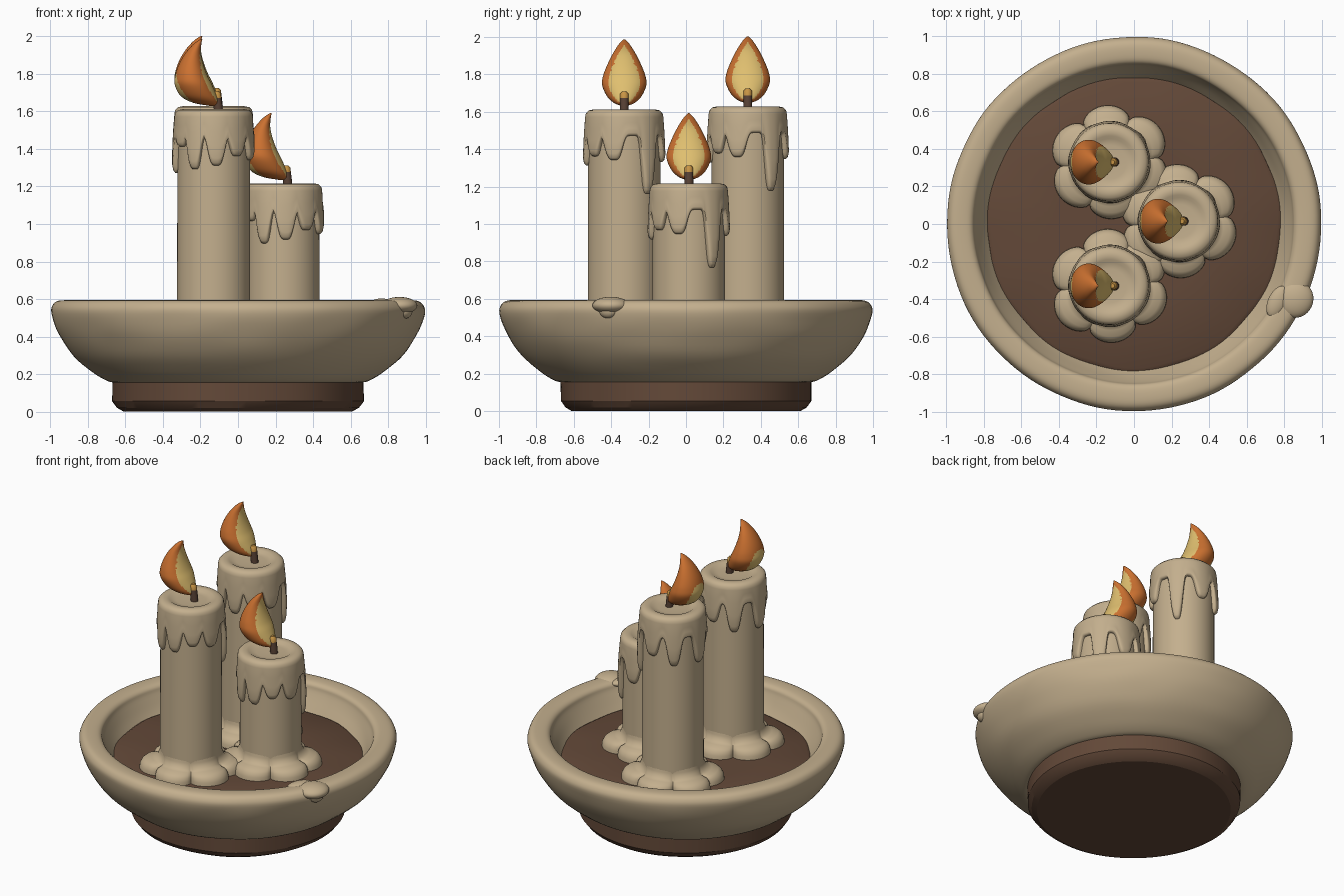
import bpy, bmesh, math
from mathutils import Vector, noise

if "Cube" in bpy.data.objects:
    bpy.data.objects.remove(bpy.data.objects["Cube"])


def material(name, rgb):
    m = bpy.data.materials.new(name)
    m.use_nodes = True
    m.diffuse_color = (*rgb, 1)
    bsdf = m.node_tree.nodes["Principled BSDF"]
    bsdf.inputs["Base Color"].default_value = (*rgb, 1)
    bsdf.inputs["Roughness"].default_value = 0.8
    return m


WAX = material("cream wax", (0.55, 0.43, 0.27))
BROWN = material("dark brown", (0.125, 0.066, 0.04))
WICK = material("burnt wick", (0.1, 0.055, 0.036))
ORANGE = material("flame orange", (0.6, 0.165, 0.03))
YELLOW = material("flame yellow", (0.74, 0.52, 0.16))
EMBER = material("ember gold", (0.58, 0.3, 0.06))


def spline(pts, steps):
    """Smooth curve through tuples of any size."""
    vs = [Vector(p) for p in pts]
    vs = [vs[0]] + vs + [vs[-1]]
    out = []
    for a, b, c, d in zip(vs, vs[1:], vs[2:], vs[3:]):
        for k in range(steps):
            t = k / steps
            out.append(0.5 * (2 * b + (c - a) * t + (2 * a - 5 * b + 4 * c - d) * t * t
                              + (3 * b - a - 3 * c + d) * t ** 3))
    return out + [vs[-1]]


def rings(name, rows, point, mats, seg=96, origin=(0, 0, 0), rule=None, angle=40):
    """Skin of closed rings; point(row, theta) gives each vertex."""
    bm = bmesh.new()
    loops = [[bm.verts.new(point(r, 2 * math.pi * k / seg)) for k in range(seg)] for r in rows]
    for lo, hi in zip(loops, loops[1:]):
        for k in range(seg):
            n = (k + 1) % seg
            bm.faces.new((lo[k], lo[n], hi[n], hi[k]))
    bm.faces.new(loops[0][::-1])
    bm.faces.new(loops[-1])
    bmesh.ops.recalc_face_normals(bm, faces=bm.faces)
    if rule:
        for f in bm.faces:
            f.material_index = rule(f.calc_center_median(), f.normal)
    me = bpy.data.meshes.new(name)
    bm.to_mesh(me)
    bm.free()
    for m in mats:
        me.materials.append(m)
    ob = bpy.data.objects.new(name, me)
    ob.location = origin
    bpy.context.collection.objects.link(ob)
    finish(ob, angle)
    return ob


def finish(ob, angle=40):
    bpy.ops.object.select_all(action='DESELECT')
    ob.select_set(True)
    bpy.context.view_layer.objects.active = ob
    bpy.ops.object.shade_smooth_by_angle(angle=math.radians(angle))


def polar(r, th, z):
    return Vector((r * math.cos(th), r * math.sin(th), z))


def worn(row, th):
    # slight hand-made unevenness on the outside
    p = polar(row[0], th, row[1])
    n = noise.noise(Vector((p.x * 3, p.y * 3, p.z * 9)))
    return polar(row[0] + 0.005 * n, th, row[1])


# Foot, bowl and filling
rings("foot", [(0.61, 0), (0.645, 0.02), (0.67, 0.055), (0.67, 0.18)], worn, [BROWN], angle=25)
bowl = [(0.6, 0.155), (0.665, 0.155), (0.71, 0.168), (0.78, 0.212), (0.88, 0.3), (0.955, 0.41),
        (0.995, 0.52), (0.988, 0.568), (0.955, 0.591), (0.89, 0.591), (0.858, 0.575),
        (0.845, 0.54), (0.81, 0.47), (0.77, 0.4)]
rings("bowl", spline(bowl, 4), worn, [WAX], seg=128)
rings("filling", [(0.79, 0.38), (0.785, 0.42), (0.765, 0.432), (0.4, 0.43), (0.02, 0.43)],
      lambda r, th: polar(r[0] + 0.006 * math.sin(11 * th) * (r[0] > 0.7), th, r[1]), [BROWN])


# Overflow drip on the bowl rim
def blob(name, loc, scale, turn):
    bpy.ops.mesh.primitive_uv_sphere_add(segments=32, ring_count=16, radius=1, location=loc,
                                         rotation=(0, 0, turn))
    ob = bpy.context.object
    ob.name = name
    ob.scale = scale
    ob.data.materials.append(WAX)
    finish(ob, 60)


lip = math.radians(-25)
blob("rim_drip", polar(0.95, lip, 0.565), (0.095, 0.1, 0.046), lip)
blob("rim_drip_tip", polar(0.985, lip, 0.538), (0.035, 0.05, 0.042), lip)
blob("rim_drip_inner", polar(0.87, lip - 0.06, 0.575), (0.05, 0.09, 0.028), lip)

# Wax drips: direction in degrees, length, half width in degrees
DRIPS = [(38, 0.45, 12), (85, 0.28, 15), (127, 0.33, 13), (180, 0.34, 15), (212, 0.2, 12),
         (240, 0.32, 12), (274, 0.3, 14), (308, 0.25, 14), (344, 0.27, 15)]
BASE = 0.14


def drip(th):
    best = 0
    for a, length, w in DRIPS:
        d = (math.degrees(th) - a + 180) % 360 - 180
        best = max(best, (length - BASE) * math.exp(-(d / w) ** 4))
    return BASE + best


def cap_point(row, th):
    # row: radius, fixed drop from the top, share of the drip length
    r, drop, share = row
    length = drip(th)
    swell = 0.045 * (length - BASE) * math.sin(math.pi * min(share, 1)) if share else 0
    return polar(r + swell, th, -drop - share * (length - 0.04))


CAP = [(0.01, 0.016, 0), (0.09, 0.018, 0), (0.125, 0.013, 0), (0.14, 0.003, 0), (0.165, 0, 0),
       (0.19, 0.005, 0), (0.205, 0.02, 0), (0.209, 0.04, 0), (0.209, 0.04, 0.3),
       (0.212, 0.04, 0.6), (0.217, 0.04, 0.85), (0.214, 0.04, 0.95), (0.204, 0.04, 1),
       (0.185, 0.04, 1)]

# Puddle: share of the way to the lobed edge, height
POOL = [(0, 0.16), (0.04, 0.12), (0.15, 0.088), (0.4, 0.075), (0.7, 0.068), (0.88, 0.05),
        (0.98, 0.025), (1, -0.01)]


def pool_point(row, th):
    lobe = abs(math.cos(3 * (th - math.radians(35)))) ** 0.6
    edge = 0.25 + 0.065 * lobe + 0.012 * math.sin(2 * th + 1)
    s, z = row
    return polar(0.192 + (edge - 0.192) * s, th, z * (0.8 + 0.2 * lobe if s > 0.1 else 1))


# Flame: height, back x, front x, half width
FLAME = spline([(0.018, -0.02, 0.015, 0.012), (0.035, -0.11, 0.025, 0.055),
                (0.07, -0.175, 0.018, 0.092), (0.13, -0.207, -0.008, 0.118),
                (0.18, -0.205, -0.033, 0.113), (0.24, -0.185, -0.055, 0.09),
                (0.3, -0.15, -0.068, 0.06), (0.35, -0.105, -0.065, 0.028),
                (0.375, -0.068, -0.06, 0.004)], 7)


def flame_point(row, th):
    z, back, front, w = row
    return Vector(((back + front) / 2 + (front - back) / 2 * math.cos(th), w * math.sin(th), z))


def flame_colour(c, n):
    row = min(FLAME, key=lambda r: abs(r[0] - c.z))
    if c.x > (row[1] + row[2]) / 2:
        return int(c.z > 0.03 and abs(c.y) < row[3] - 0.033)
    return int((c.y / 0.075) ** 2 + ((c.z - 0.115) / 0.085) ** 2 < 1)


def candle(tag, x, y, top):
    floor = 0.43
    rings(tag + "_body", [(0.195, floor), (0.193, top - 0.06)],
          lambda r, th: polar(r[0], th, r[1]), [WAX], 64, (x, y, 0))
    rings(tag + "_melted_cap", CAP, cap_point, [WAX], 180, (x, y, top), angle=60)
    rings(tag + "_puddle", POOL, pool_point, [WAX], 144, (x, y, floor), angle=60)
    rings(tag + "_wick", [(0.024, -0.03), (0.024, 0.02), (0.023, 0.055), (0.023, 0.06),
                          (0.022, 0.085), (0.012, 0.096)],
          lambda r, th: polar(r[0], th, r[1]) + Vector((0.025 - r[1] * 0.1, 0, 0)),
          [WICK, EMBER], 16, (x, y, top), lambda c, n: int(c.z > 0.058))
    rings(tag + "_flame", FLAME, flame_point, [ORANGE, YELLOW], 72, (x, y, top), flame_colour, 60)


candle("back_candle", -0.13, 0.33, 1.628)
candle("front_candle", -0.13, -0.33, 1.612)
candle("short_candle", 0.24, 0.015, 1.217)
